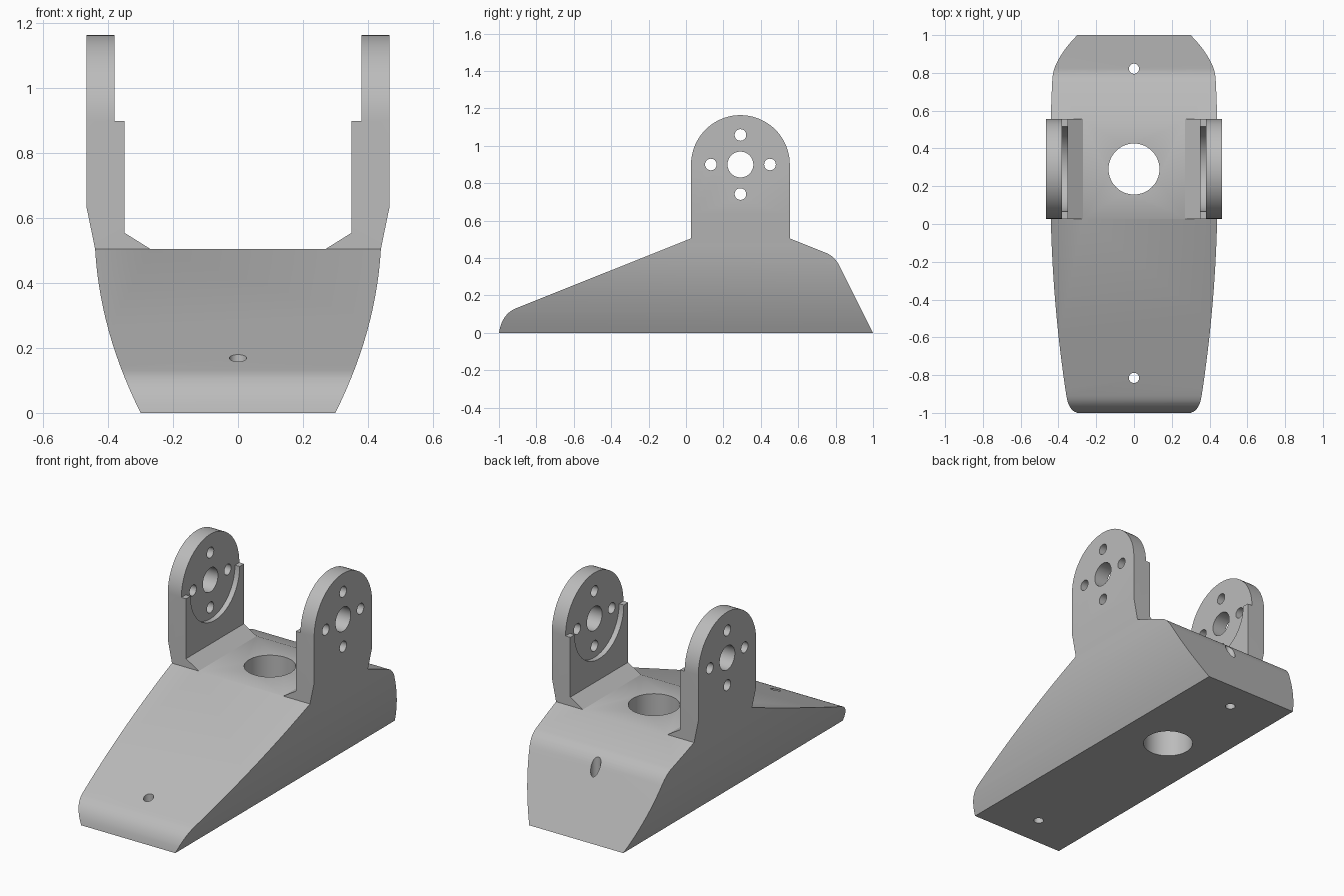
import bpy, bmesh, math
from mathutils import Vector

old = bpy.data.objects.get("Cube")
if old:
    bpy.data.objects.remove(old, do_unlink=True)

ARM_Y, PIVOT_Z, ARM_R = 0.291, 0.90, 0.264
FLOOR = 0.505

grey = bpy.data.materials.new("light_grey")
grey.use_nodes = True
grey.diffuse_color = (0.5, 0.5, 0.5, 1)
grey.node_tree.nodes["Principled BSDF"].inputs["Base Color"].default_value = grey.diffuse_color


def prism(name, points, axis, lo, hi):
    """Extrude a closed 2D outline along the given axis from lo to hi."""
    def place(p, d):
        c = list(p)
        c.insert(axis, d)
        return c
    bm = bmesh.new()
    base = bm.faces.new([bm.verts.new(place(p, lo)) for p in points])
    top = bmesh.ops.extrude_face_region(bm, geom=[base])["geom"]
    for v in top:
        if isinstance(v, bmesh.types.BMVert):
            v.co[axis] = hi
    bmesh.ops.recalc_face_normals(bm, faces=bm.faces)
    mesh = bpy.data.meshes.new(name)
    bm.to_mesh(mesh)
    bm.free()
    mesh.materials.append(grey)
    obj = bpy.data.objects.new(name, mesh)
    bpy.context.collection.objects.link(obj)
    return obj


def arc(cx, cy, r, start, end, n):
    angles = [math.radians(start + (end - start) * i / n) for i in range(n + 1)]
    return [(cx + r * math.cos(a), cy + r * math.sin(a)) for a in angles]


def circle(cx, cy, r, n=48):
    return arc(cx, cy, r, 0, 360, n)[:-1]


def bend(a, b, c, n=8):
    a, b, c = Vector(a), Vector(b), Vector(c)
    return [tuple(a * (1 - t) ** 2 + b * 2 * t * (1 - t) + c * t * t)
            for t in (i / n for i in range(n + 1))]


def combine(target, tool, operation):
    mod = target.modifiers.new(operation.lower(), 'BOOLEAN')
    mod.operation, mod.solver, mod.object = operation, 'EXACT', tool
    bpy.context.view_layer.objects.active = target
    bpy.ops.object.modifier_apply(modifier=mod.name)
    bpy.data.objects.remove(tool, do_unlink=True)


# Side outline: sloped foot, rounded nose and heel, round-topped arm
side = bend((-1, 0), (-0.985, 0.1), (-0.91, 0.131))
side += [(ARM_Y - ARM_R, FLOOR)]
side += arc(ARM_Y, PIVOT_Z, ARM_R, 180, 0, 40)
side += [(ARM_Y + ARM_R, FLOOR)]
side += bend((0.75, 0.427), (0.796, 0.409), (0.825, 0.35))
side += [(1, 0)]
bracket = prism("bracket", side, 0, -0.6, 0.6)

# Front outline: bowed flanks and a U-shaped opening between the arms
heights = [FLOOR * i / 14 for i in range(15)]
half = [(0.3 + 0.5 * z - 0.44 * z * z, z) for z in heights]
half += [(0.467, 0.635), (0.467, 1.3), (0.38, 1.3), (0.38, PIVOT_Z),
         (0.35, PIVOT_Z), (0.35, 0.555), (0.27, FLOOR)]
front = half + [(-x, z) for x, z in reversed(half)]
combine(bracket, prism("front_outline", front, 1, -1.2, 1.2), 'INTERSECT')

# Round seats on the inner arm faces
combine(bracket, prism("seat_cutter", circle(ARM_Y, PIVOT_Z, 0.224, 64), 0, -0.38, 0.38),
        'DIFFERENCE')

# Pivot hole and four bolt holes through both arms
combine(bracket, prism("pivot_cutter", circle(ARM_Y, PIVOT_Z, 0.069), 0, -0.7, 0.7), 'DIFFERENCE')
for dy, dz in ((0, 1), (0, -1), (1, 0), (-1, 0)):
    hole = circle(ARM_Y + 0.158 * dy, PIVOT_Z + 0.158 * dz, 0.031, 32)
    combine(bracket, prism("bolt_cutter", hole, 0, -0.7, 0.7), 'DIFFERENCE')

# Cable hole and two screw holes down through the foot
for y, r in ((ARM_Y, 0.135), (0.822, 0.027), (-0.815, 0.027)):
    combine(bracket, prism("foot_cutter", circle(0, y, r), 2, -0.2, 0.9), 'DIFFERENCE')

# Smooth the curved surfaces, keep edges crisp
bpy.ops.object.select_all(action='DESELECT')
bracket.select_set(True)
bpy.context.view_layer.objects.active = bracket
bpy.ops.object.shade_smooth_by_angle(angle=math.radians(25))
